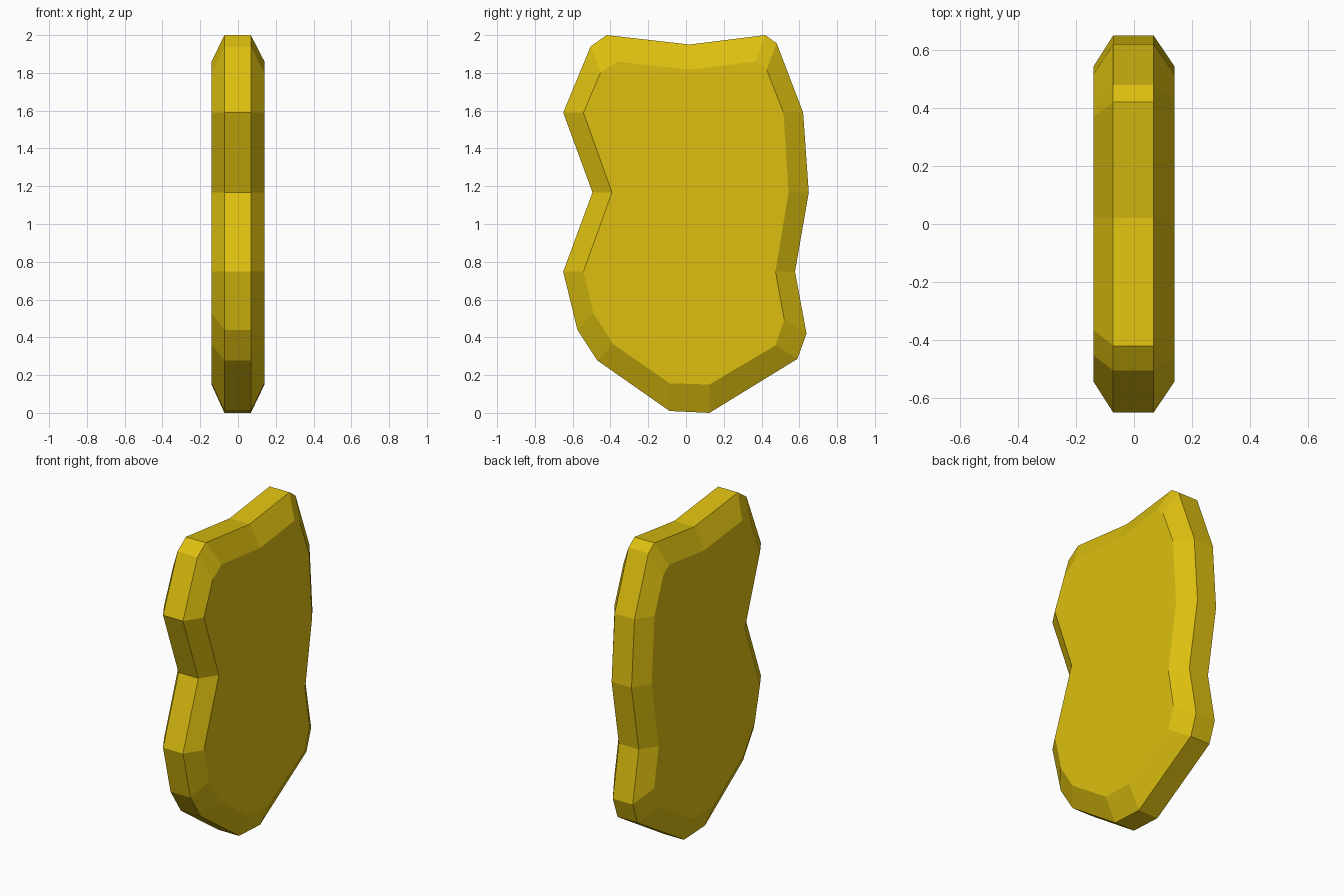
import bpy, bmesh

# Side profile: (y, z) of the outer rim, then (y, z) of the inset flat face
PROFILE = [
    (-0.42, 2.00, -0.365, 1.86), (0.02, 1.95, 0.02, 1.817),
    (0.42, 2.00, 0.368, 1.86), (0.48, 1.957, 0.427, 1.817),
    (0.62, 1.59, 0.516, 1.59), (0.65, 1.167, 0.543, 1.167),
    (0.577, 0.748, 0.474, 0.748), (0.638, 0.42, 0.52, 0.495),
    (0.59, 0.286, 0.474, 0.357), (0.124, 0.0, 0.124, 0.15),
    (-0.087, 0.01, -0.087, 0.157), (-0.47, 0.278, -0.384, 0.363),
    (-0.575, 0.44, -0.49, 0.527), (-0.65, 0.748, -0.543, 0.748),
    (-0.495, 1.167, -0.392, 1.167), (-0.65, 1.59, -0.543, 1.59),
    (-0.505, 1.94, -0.453, 1.80),
]
FACE_X = 0.14

bm = bmesh.new()


def ring(x, inset):
    k = 2 if inset else 0
    return [bm.verts.new((x, p[k], p[k + 1])) for p in PROFILE]


# Four rings across the thickness: face, rim, rim, face
rings = [ring(-FACE_X, True), ring(-0.072, False),
         ring(0.068, False), ring(FACE_X, True)]

# Bevels and rim band
n = len(PROFILE)
for a, b in zip(rings, rings[1:]):
    for i in range(n):
        j = (i + 1) % n
        bm.faces.new((a[i], a[j], b[j], b[i]))

# Flat side faces
bm.faces.new(rings[0])
bm.faces.new(rings[-1])
bmesh.ops.recalc_face_normals(bm, faces=bm.faces)

mesh = bpy.data.meshes.new("bevelled_slab")
bm.to_mesh(mesh)
bm.free()
slab = bpy.data.objects.new("bevelled_slab", mesh)
bpy.context.collection.objects.link(slab)

# Yellow material
mat = bpy.data.materials.new("gold_yellow")
mat.diffuse_color = (0.72, 0.52, 0.005, 1)
mesh.materials.append(mat)
